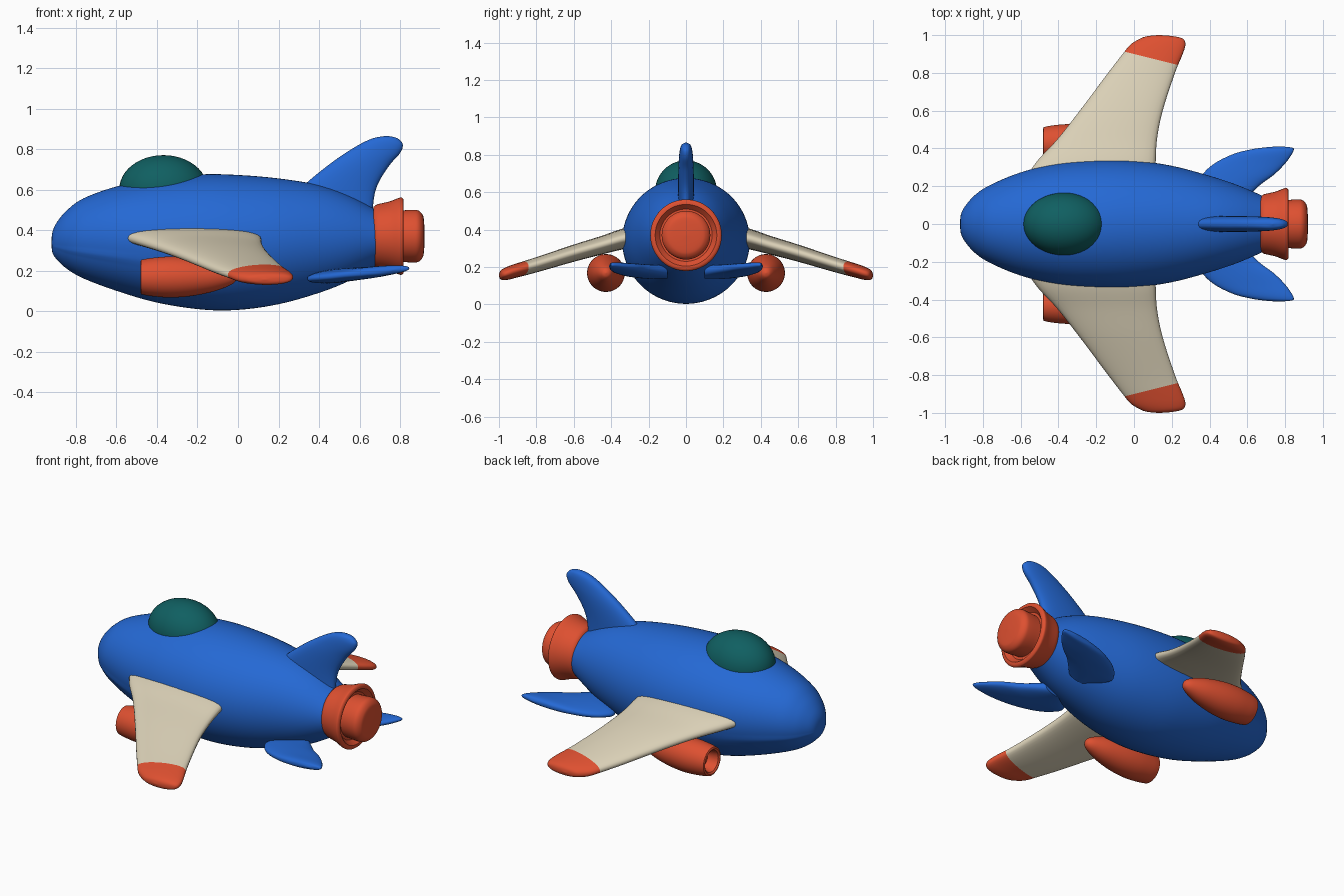
import bpy, bmesh, math
from mathutils import Vector

if "Cube" in bpy.data.objects:
    bpy.data.objects.remove(bpy.data.objects["Cube"])


def material(name, rgb):
    m = bpy.data.materials.new(name)
    m.use_nodes = True
    m.diffuse_color = (*rgb, 1)
    m.node_tree.nodes["Principled BSDF"].inputs["Base Color"].default_value = (*rgb, 1)
    return m


blue = material("blue paint", (0.018, 0.14, 0.66))
red = material("orange red paint", (0.73, 0.08, 0.03))
cream = material("cream paint", (0.70, 0.63, 0.47))
teal = material("teal glass", (0.005, 0.115, 0.12))


def smooth(points, steps=6):
    """Catmull-Rom resampling of tuples of any length."""
    out = []
    for i in range(len(points) - 1):
        p0, p1 = points[max(i - 1, 0)], points[i]
        p2, p3 = points[i + 1], points[min(i + 2, len(points) - 1)]
        for k in range(steps):
            t = k / steps
            out.append(tuple(
                b + t * (c - a + t * (2 * a - 5 * b + 4 * c - d + t * (3 * (b - c) + d - a))) / 2
                for a, b, c, d in zip(p0, p1, p2, p3)))
    out.append(points[-1])
    return out


def finish(obj, *mats):
    for m in mats:
        obj.data.materials.append(m)
    bpy.ops.object.select_all(action='DESELECT')
    obj.select_set(True)
    bpy.context.view_layer.objects.active = obj
    bpy.ops.object.shade_smooth_by_angle(angle=math.radians(40))
    return obj


def loft(name, rings, mats, cut=None):
    """Skin closed rings; cut = (point, normal) paints the far side with the second material."""
    bm = bmesh.new()
    loops = [[bm.verts.new(p) for p in ring] for ring in rings]
    n = len(loops[0])
    for a, b in zip(loops, loops[1:]):
        for i in range(n):
            j = (i + 1) % n
            bm.faces.new((a[i], a[j], b[j], b[i]))
    bm.faces.new(loops[0])
    bm.faces.new(loops[-1])
    bmesh.ops.remove_doubles(bm, verts=bm.verts, dist=0.0005)
    if cut:
        co, no = Vector(cut[0]), Vector(cut[1])
        bmesh.ops.bisect_plane(bm, geom=bm.verts[:] + bm.edges[:] + bm.faces[:],
                               plane_co=co, plane_no=no)
        for f in bm.faces:
            f.material_index = int((f.calc_center_median() - co).dot(no) > 0)
    bmesh.ops.recalc_face_normals(bm, faces=bm.faces)
    mesh = bpy.data.meshes.new(name)
    bm.to_mesh(mesh)
    bm.free()
    obj = bpy.data.objects.new(name, mesh)
    bpy.context.collection.objects.link(obj)
    return finish(obj, *mats)


def angles(n):
    return [2 * math.pi * i / n for i in range(n)]


def lathe(name, profile, y, z, mat):
    """Turn an (x, radius) profile around an axis along x."""
    return loft(name, [[(x, y + r * math.cos(a), z + r * math.sin(a)) for a in angles(48)]
                       for x, r in profile], [mat])


def blade(name, stations, place, mats, cut=None):
    """Rounded plate from (span, lead, trail, half thickness, height) stations."""
    rings = []
    for s, lead, trail, t, h in smooth(stations):
        ring = []
        for a in angles(36):
            c, w = math.cos(a), math.sin(a)
            thick = math.copysign(abs(w) ** 0.8, w) * t
            ring.append(place(s, (lead + trail) / 2 + c * (trail - lead) / 2, thick, h))
        rings.append(ring)
    return loft(name, rings, mats, cut)


# Fuselage: x, top, bottom, half width
hull = [(-.922, .342, .338, .002), (-.915, .395, .285, .055), (-.89, .445, .25, .1),
        (-.84, .502, .205, .155), (-.76, .558, .16, .207), (-.6, .615, .1, .273),
        (-.4, .655, .042, .322), (-.18, .675, .008, .34), (0, .672, .006, .336),
        (.2, .655, .034, .308), (.4, .622, .09, .255), (.55, .57, .15, .205), (.69, .495, .23, .145)]
rings = []
for x, top, bottom, w in smooth(hull):
    ring = []
    for a in angles(96):
        # faint seam ridge along the lower nose
        d = abs(math.atan2(math.sin(a), abs(math.cos(a))) + 0.36)
        k = 1 + 0.02 * math.exp(-(d / 0.07) ** 2) * max(0, min(1, -2.5 * (x + 0.3)))
        ring.append((x, k * w * math.cos(a),
                     (top + bottom) / 2 + k * (top - bottom) / 2 * math.sin(a)))
    rings.append(ring)
loft("fuselage", rings, [blue])

# Canopy
bpy.ops.mesh.primitive_uv_sphere_add(segments=48, ring_count=24, radius=1, location=(-.368, 0, .602))
canopy = bpy.context.object
canopy.name = "canopy"
canopy.scale = (.218, .166, .168)
finish(canopy, teal)

# Rear engine: flared collar and rounded exhaust plug
lathe("engine_collar", [(.66, .10), (.67, .145), (.68, .153)]
      + smooth([(.69, .158), (.75, .172), (.795, .189), (.81, .19), (.818, .18)], 4)
      + [(.818, .165), (.79, .14), (.79, .01)], 0, .37, red)
lathe("exhaust_plug", [(.77, .01), (.77, .125)]
      + smooth([(.80, .126), (.86, .13), (.89, .127), (.91, .108), (.918, .08), (.922, .004)], 5),
      0, .37, red)

# Tail fin
fin = [(.45, .2, .665, .042, 0), (.55, .26, .67, .042, 0), (.63, .335, .692, .042, 0),
       (.72, .445, .748, .041, 0), (.78, .53, .8, .038, 0), (.82, .595, .814, .034, 0),
       (.845, .645, .798, .028, 0), (.858, .685, .775, .019, 0), (.865, .733, .737, .003, 0)]
blade("tail_fin", fin, lambda s, c, t, h: (c, t, s), [blue])

wing = [(.2, -.6, .11, .058, .375), (.33, -.515, .115, .056, .352), (.45, -.405, .122, .05, .317),
        (.6, -.287, .152, .046, .274), (.8, -.137, .217, .041, .212), (.9, -.06, .258, .038, .183),
        (.95, -.018, .272, .036, .168), (.98, .03, .26, .03, .16),
        (.994, .068, .21, .02, .157), (1.0, .125, .14, .003, .156)]
stabilizer = [(.1, .42, .56, .035, .0), (.2, .345, .66, .034, .0), (.26, .362, .74, .032, .0),
              (.32, .425, .8, .029, .0), (.37, .525, .836, .025, .002), (.395, .62, .846, .02, .002),
              (.405, .69, .835, .013, .002), (.411, .76, .775, .003, .002)]

# Wings, stabilizers and underwing pods on both sides
for side, label in ((-1, "front"), (1, "back")):
    blade(label + "_wing", wing, lambda s, c, t, h: (c, side * s, h + t), [cream, red],
          ((.1, side * .875, 0), (.25, side, 0)))
    blade(label + "_stabilizer", stabilizer,
          lambda s, c, t, h: (c, side * s, .16 + .1 * (c - .35) + h + t), [blue])
    lathe(label + "_pod", [(-.41, .005), (-.41, .055), (-.475, .065), (-.482, .075)]
          + smooth([(-.478, .085), (-.43, .094), (-.34, .101), (-.24, .095), (-.13, .074),
                    (-.05, .046), (-.015, .024), (-.005, .003)], 5), side * .428, .168, red)
